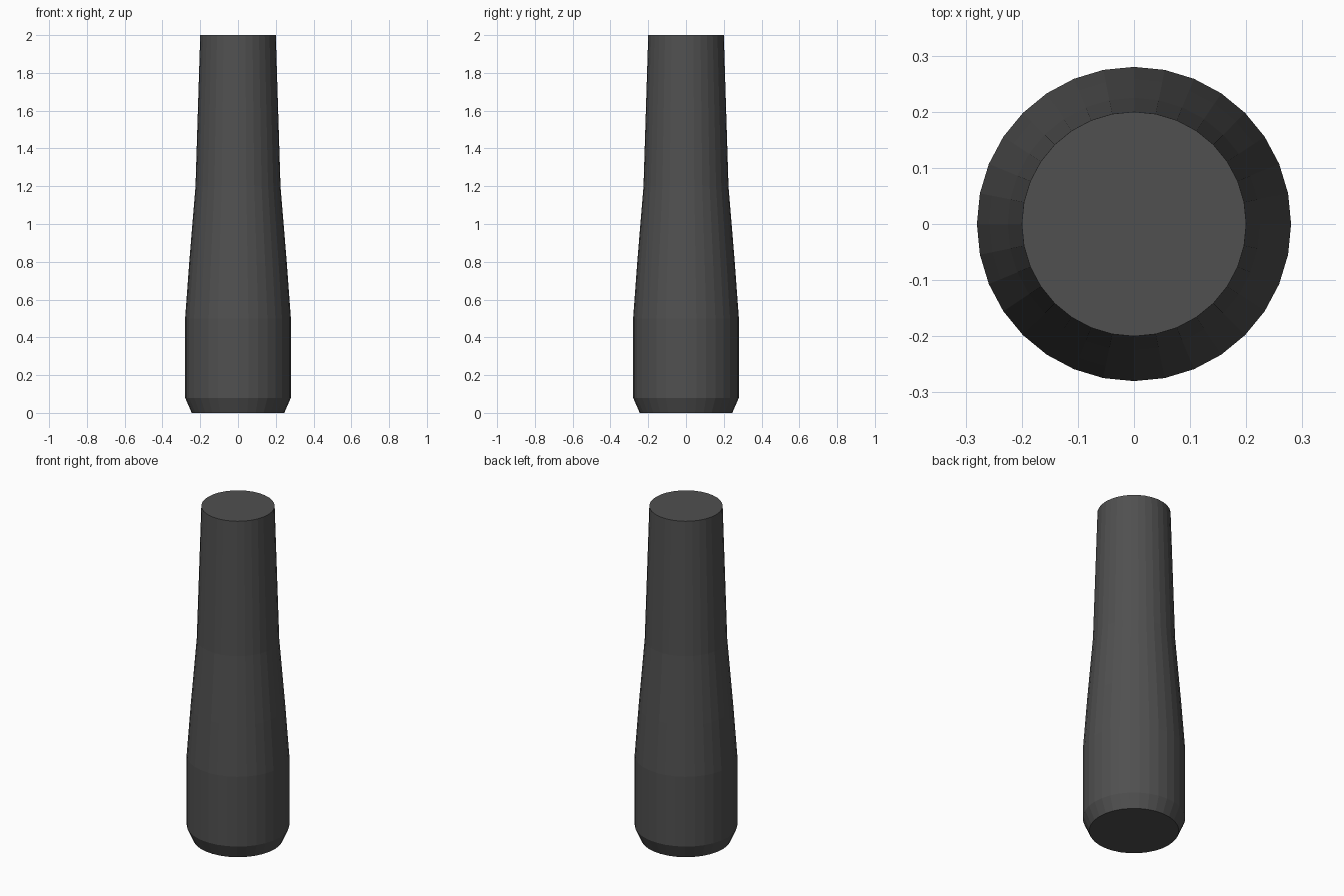
import bpy, bmesh
from math import cos, sin, tau

if "Cube" in bpy.data.objects:
    bpy.data.objects.remove(bpy.data.objects["Cube"])

SIDES = 32
# radius, height from the bevelled foot to the flat top
PROFILE = [(0.245, 0), (0.28, 0.08), (0.28, 0.5), (0.258, 0.8), (0.225, 1.2), (0.2, 2.0)]

# tapered handle: stacked rings bridged by quads, closed with flat caps
bm = bmesh.new()
rings = [[bm.verts.new((r * cos(tau * i / SIDES), r * sin(tau * i / SIDES), z))
          for i in range(SIDES)] for r, z in PROFILE]
for low, high in zip(rings, rings[1:]):
    for i in range(SIDES):
        j = (i + 1) % SIDES
        bm.faces.new((low[i], low[j], high[j], high[i]))
bm.faces.new(rings[0][::-1])
bm.faces.new(rings[-1])
mesh = bpy.data.meshes.new("tapered_handle")
bm.to_mesh(mesh)
bm.free()

handle = bpy.data.objects.new("tapered_handle", mesh)
bpy.context.collection.objects.link(handle)

# dark grey finish
mat = bpy.data.materials.new("dark_grey")
mat.diffuse_color = (0.08, 0.08, 0.08, 1)
mat.use_nodes = True
mat.node_tree.nodes["Principled BSDF"].inputs["Base Color"].default_value = mat.diffuse_color
mesh.materials.append(mat)
